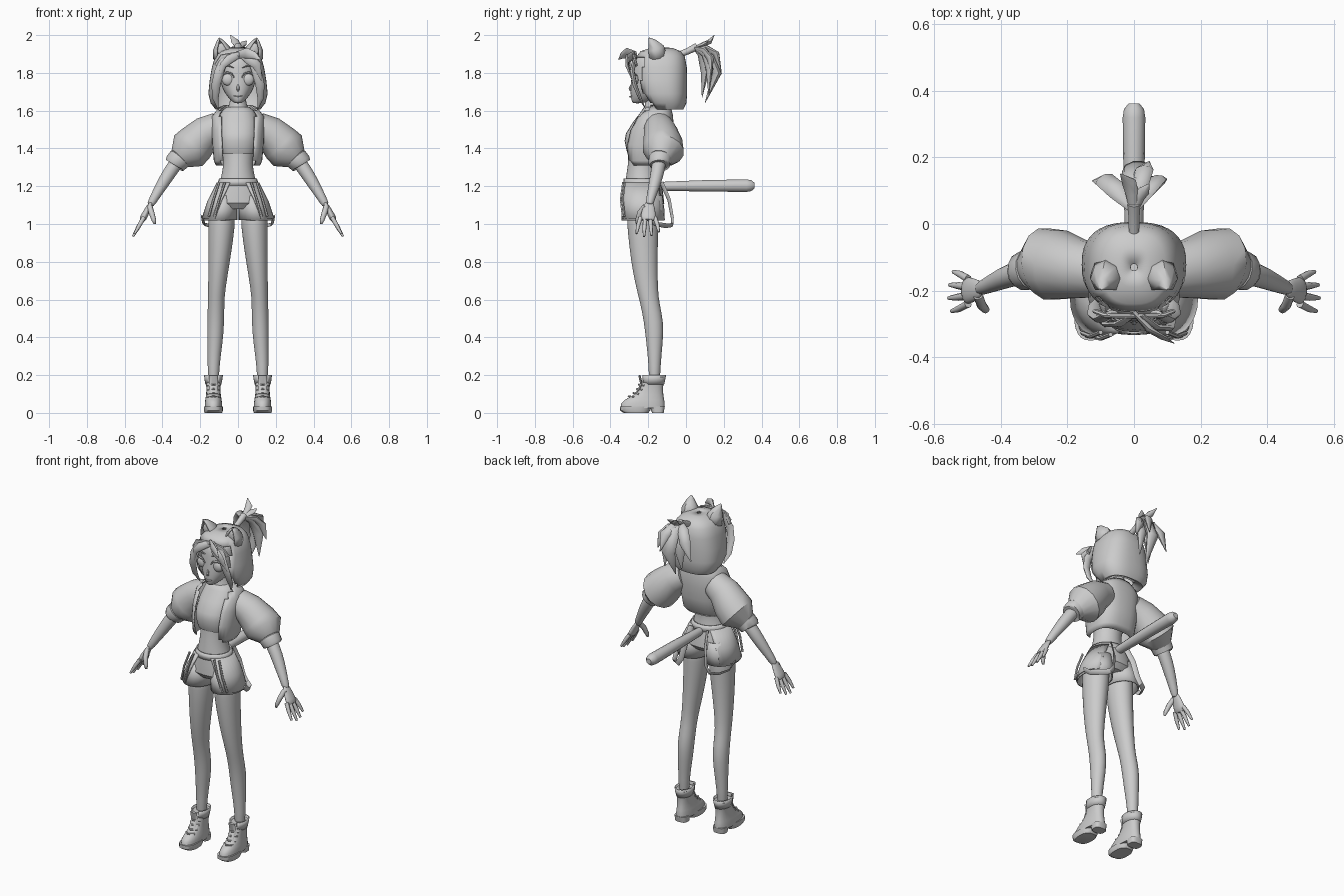
import bpy, bmesh
from math import cos, sin, pi, radians
from mathutils import Vector


def build(name, rings, skip=None, cap=True, mirror=False, thick=0, sub=0, angle=40):
    """Skin a list of point rings into one object, with optional modifiers."""
    bm = bmesh.new()
    vs = [[bm.verts.new(p) for p in r] for r in rings]
    n = len(rings[0])
    for a, b in zip(vs, vs[1:]):
        for j in range(n):
            q = (a[j], a[(j + 1) % n], b[(j + 1) % n], b[j])
            c = sum((v.co for v in q), Vector()) / 4
            if not (skip and skip(c, j)):
                bm.faces.new(q)
    if cap:
        bm.faces.new(vs[0])
        bm.faces.new(vs[-1])
    bmesh.ops.delete(bm, geom=[v for v in bm.verts if not v.link_faces], context='VERTS')
    bmesh.ops.recalc_face_normals(bm, faces=bm.faces)
    me = bpy.data.meshes.new(name)
    bm.to_mesh(me)
    bm.free()
    ob = bpy.data.objects.new(name, me)
    bpy.context.collection.objects.link(ob)
    bpy.ops.object.select_all(action='DESELECT')
    bpy.context.view_layer.objects.active = ob
    ob.select_set(True)
    bpy.ops.object.shade_smooth_by_angle(angle=radians(angle))
    if thick:
        ob.modifiers.new("thickness", 'SOLIDIFY').thickness = thick
    if sub:
        ob.modifiers.new("smooth", 'SUBSURF').levels = sub
        ob.modifiers["smooth"].render_levels = sub
    if mirror:
        ob.modifiers.new("mirror", 'MIRROR')
    return ob


def loft(name, rows, n=24, p=2.0, **kw):
    """Stack horizontal rings: (z, centre x, half width, front y, back y)."""
    def sup(v):
        return (1 if v >= 0 else -1) * abs(v) ** (2 / p)
    rings = []
    for z, cx, rx, yf, yb in rows:
        rings.append([(cx + rx * sup(cos(2 * pi * j / n)),
                       (yf + yb) / 2 + (yb - yf) / 2 * sup(sin(2 * pi * j / n)), z)
                      for j in range(n)])
    return build(name, rings, **kw)


def tube(name, pts, n=10, ref=(0, 1, 0), flat=(1, 1), **kw):
    """Sweep an ellipse along (x, y, z, radius) points; flat = across / along ref."""
    P = [Vector(q[:3]) for q in pts]
    rings = []
    for i, q in enumerate(pts):
        t = (P[min(i + 1, len(P) - 1)] - P[max(i - 1, 0)]).normalized()
        u = t.cross(Vector(ref)).normalized()
        v = u.cross(t)
        rings.append([P[i] + u * cos(2 * pi * j / n) * q[3] * flat[0]
                      + v * sin(2 * pi * j / n) * q[3] * flat[1] for j in range(n)])
    return build(name, rings, **kw)


def ball(name, loc, scale):
    bpy.ops.mesh.primitive_uv_sphere_add(segments=20, ring_count=12, location=loc)
    ob = bpy.context.object
    ob.name, ob.scale = name, scale
    bpy.ops.object.shade_smooth()


# Legs
loft("leg", [(1.12, .085, .072, -.32, -.135), (1.0, .085, .074, -.314, -.145),
             (.8, .1, .058, -.294, -.15), (.65, .113, .046, -.262, -.148),
             (.58, .116, .044, -.243, -.14), (.48, .118, .046, -.223, -.117),
             (.38, .121, .042, -.212, -.121), (.25, .13, .031, -.197, -.135),
             (.12, .13, .029, -.197, -.138)], n=16, mirror=True, sub=1, angle=80)

# Boots: two-part sole, upper, collar, laces
loft("boot_front_sole", [(0, .13, .046, -.33, -.2), (.012, .13, .05, -.348, -.19),
                         (.035, .13, .05, -.35, -.18)], p=2.6, mirror=True)
loft("boot_heel", [(0, .13, .038, -.18, -.118), (.035, .13, .04, -.19, -.112)], p=3, mirror=True)
loft("boot_upper", [(.025, .13, .046, -.345, -.113), (.05, .13, .046, -.343, -.113),
                    (.07, .13, .043, -.322, -.116), (.095, .13, .039, -.278, -.12),
                    (.13, .13, .037, -.245, -.122), (.165, .13, .041, -.232, -.118),
                    (.19, .13, .046, -.225, -.11)], p=2.3, mirror=True, angle=60)
loft("boot_collar", [(.15, .13, .042, -.232, -.116), (.175, .13, .047, -.238, -.11),
                     (.2, .13, .05, -.24, -.105)], thick=.008, cap=False, mirror=True,
     skip=lambda c, j: c.y < -.21 and abs(c.x - .13) < .022)
tube("boot_tongue", [(.13, -.265, .1, .02), (.13, -.235, .15, .024), (.13, -.247, .2, .022)],
     flat=(1, .3), mirror=True)
for y, z in [(-.3, .088), (-.275, .105), (-.256, .127), (-.246, .15)]:
    tube("boot_lace", [(.1, y + .025, z - .005, .005), (.13, y - .004, z, .005),
                       (.16, y + .025, z - .005, .005)], n=6, mirror=True, ref=(0, 0, 1))

# Torso and neck
loft("torso", [(1.14, 0, .12, -.325, -.135), (1.2, 0, .105, -.325, -.14),
               (1.26, 0, .086, -.316, -.155), (1.32, 0, .077, -.308, -.155),
               (1.38, 0, .086, -.3, -.14), (1.46, 0, .1, -.3, -.11),
               (1.54, 0, .1, -.27, -.09), (1.59, 0, .085, -.235, -.09),
               (1.615, 0, .042, -.215, -.095), (1.72, 0, .038, -.215, -.11)],
     sub=1, angle=80)
loft("crop_top", [(1.37, 0, .09, -.308, -.135), (1.39, 0, .098, -.315, -.125),
                  (1.44, 0, .106, -.325, -.11), (1.48, 0, .107, -.318, -.1),
                  (1.54, 0, .104, -.28, -.088), (1.595, 0, .09, -.238, -.085),
                  (1.62, 0, .06, -.222, -.09)], p=2.3, angle=60)
# Open jacket body
loft("jacket", [(1.31, 0, .117, -.3, -.115), (1.335, 0, .128, -.322, -.09),
                (1.42, 0, .136, -.328, -.072), (1.5, 0, .14, -.308, -.066),
                (1.57, 0, .138, -.268, -.068), (1.6, 0, .115, -.24, -.075),
                (1.63, 0, .075, -.222, -.085)], n=32, p=2.6, thick=.008, cap=False,
     skip=lambda c, j: c.y < -.19 and abs(c.x) < .092)
# Puffed sleeves and cuffs
tube("sleeve", [(.1, -.145, 1.515, .078), (.165, -.135, 1.485, .09), (.225, -.123, 1.425, .106),
                (.263, -.12, 1.388, .11), (.312, -.135, 1.345, .06)], n=14, mirror=True)
tube("cuff", [(.305, -.135, 1.35, .056), (.31, -.136, 1.345, .062), (.335, -.142, 1.318, .058),
              (.338, -.142, 1.313, .05)], n=14, mirror=True)
# Forearms, palms, fingers
tube("forearm", [(.29, -.135, 1.37, .04), (.345, -.146, 1.3, .039), (.395, -.163, 1.22, .035),
                 (.44, -.185, 1.145, .025), (.47, -.197, 1.09, .022)], sub=1, mirror=True, angle=80)
tube("palm", [(.455, -.193, 1.12, .022), (.475, -.197, 1.085, .034), (.497, -.2, 1.04, .045),
              (.51, -.202, 1.015, .04)], flat=(.45, 1), sub=1, mirror=True, angle=80)
for i, s in enumerate((.9, 1.05, 1.0, .8)):
    y = -.24 + i * .025
    dy = (i - 1.5) * .009
    tube("finger", [(.498, y, 1.035, .012), (.498 + .028 * s, y + dy, 1.035 - .048 * s, .011),
                    (.498 + .055 * s, y + 1.6 * dy, 1.035 - .096 * s, .006)],
         n=8, mirror=True, angle=80)
tube("thumb", [(.468, -.215, 1.095, .015), (.458, -.243, 1.06, .015), (.445, -.257, 1.02, .012),
               (.441, -.26, 1.0, .006)], n=8, ref=(1, 0, 0), mirror=True, angle=80)

# Shorts: waist, hips, flared leg openings, side flaps
loft("waistband", [(1.205, 0, .112, -.334, -.127), (1.24, 0, .1, -.33, -.135)], thick=.008, cap=False)
loft("shorts_hips", [(1.235, 0, .098, -.326, -.138), (1.17, 0, .128, -.332, -.122),
                     (1.11, 0, .15, -.334, -.115), (1.08, 0, .1, -.31, -.14)], p=2.2)
loft("shorts_leg", [(1.15, .075, .065, -.325, -.125), (1.08, .085, .082, -.337, -.115),
                    (1.02, .094, .091, -.343, -.112)], thick=.007, cap=False, mirror=True)
loft("side_flap", [(1.22, .0, .112, -.335, -.125), (1.12, .045, .118, -.345, -.112),
                   (1.03, .08, .112, -.35, -.108)], n=32, thick=.007, cap=False, mirror=True,
     skip=lambda c, j: not (j < 5 or j > 25))
for x, y in ((.07, -.332), (.1, -.325)):
    tube("pocket_edge", [(x, y, 1.22, .007), (x + .03, y - .012, 1.13, .007),
                         (x + .055, y - .002, 1.04, .007)], n=6, mirror=True)
# Hanging straps behind the thighs
tube("strap", [(.055, -.13, 1.22, .016), (.068, -.09, 1.13, .016), (.085, -.072, 1.03, .016),
               (.11, -.072, .995, .016), (.15, -.1, .99, .016), (.182, -.16, 1.0, .016),
               (.188, -.21, 1.04, .016)], n=8, ref=(.6, .3, .75), flat=(.25, 1), mirror=True)
# Bat carried across the back of the waist
tube("bat", [(0, -.15, 1.2, .022), (0, -.1, 1.2, .025), (0, .1, 1.202, .031), (0, .32, 1.203, .034),
             (0, .345, 1.203, .03), (0, .362, 1.203, .016)], n=14, ref=(0, 0, 1))

# Head and face
loft("head", [(1.638, 0, .016, -.28, -.24), (1.652, 0, .036, -.29, -.17), (1.69, 0, .07, -.295, -.1),
              (1.74, 0, .092, -.293, -.06), (1.8, 0, .102, -.288, -.04), (1.86, 0, .1, -.284, -.04),
              (1.9, 0, .08, -.26, -.06)], p=2.2, sub=1, angle=80)
tube("nose", [(0, -.283, 1.745, .006), (0, -.303, 1.712, .009), (0, -.285, 1.702, .006)],
     n=8, ref=(1, 0, 0), sub=1)
tube("mouth", [(-.022, -.286, 1.677, .003), (0, -.296, 1.674, .005), (.022, -.286, 1.677, .003)],
     n=6, ref=(0, 0, 1))
for s in (-1, 1):
    ball("eye", (s * .052, -.268, 1.765), (.033, .02, .033))
    ball("inner_ear", (s * .085, -.178, 1.925), (.026, .012, .034))
tube("eyelash", [(.02, -.29, 1.775, .003), (.035, -.293, 1.797, .006), (.06, -.286, 1.802, .007),
                 (.092, -.262, 1.785, .003)], n=6, ref=(0, 0, 1), mirror=True)
tube("eyebrow", [(.022, -.288, 1.828, .003), (.05, -.287, 1.838, .005), (.08, -.272, 1.832, .002)],
     n=6, ref=(0, 0, 1), mirror=True)

# Bobbed hair shell with a face opening, hairline band, cat ears
loft("hair_shell", [(1.625, 0, .07, -.18, -.06), (1.605, 0, .118, -.185, -.015), (1.64, 0, .145, -.215, .002),
                    (1.69, 0, .157, -.25, .006), (1.76, 0, .15, -.264, .006), (1.83, 0, .138, -.267, .004),
                    (1.885, 0, .122, -.264, -.006), (1.915, 0, .095, -.24, -.028),
                    (1.932, 0, .05, -.19, -.07), (1.935, 0, .01, -.14, -.12)], n=40, p=2.5, angle=60,
     thick=.006, cap=False, skip=lambda c, j: c.y < -.13 and abs(c.x) < .108 and c.z < 1.875)
tube("hair_band", [(-.115, -.262, 1.84, .012), (-.085, -.275, 1.885, .014), (0, -.277, 1.9, .014),
                   (.085, -.275, 1.885, .014), (.115, -.262, 1.84, .012)], n=8, ref=(0, 1, 0), flat=(1, .6))
tube("cat_ear", [(.08, -.155, 1.88, .052), (.087, -.165, 1.93, .045), (.095, -.183, 1.965, .022),
                 (.1, -.197, 1.985, .003)], n=8, flat=(1, 1.1), thick=.008, cap=False, mirror=True,
     skip=lambda c, j: j in (5, 6))

# Front hair locks
tube("side_lock", [(.065, -.268, 1.89, .02), (.098, -.285, 1.81, .026), (.116, -.272, 1.74, .024),
                   (.12, -.245, 1.67, .018), (.105, -.215, 1.61, .002)], n=8, flat=(1, .5),
     mirror=True, angle=60)
for pts in ([(.0, -.265, 1.895, .02), (.045, -.315, 1.905, .028), (.085, -.34, 1.893, .02), (.12, -.358, 1.87, .002)],
            [(.02, -.275, 1.9, .02), (.06, -.31, 1.875, .03), (.1, -.312, 1.84, .024), (.125, -.285, 1.76, .002)],
            [(.0, -.272, 1.895, .018), (-.045, -.3, 1.873, .024), (-.08, -.302, 1.84, .018), (-.1, -.285, 1.76, .002)]):
    tube("fringe_lock", pts, n=8, flat=(1, .4), angle=60)

# Ponytail: stem and drooping / upright locks
tube("ponytail_stem", [(0, -.04, 1.895, .016), (0, .01, 1.915, .017), (0, .06, 1.94, .02)], ref=(1, 0, 0))
for x1, y1, z1, x2, y2, z2, x3, y3, z3, w in [
        (0, .12, 1.915, .005, .165, 1.8, .0, .1, 1.64, .042),
        (-.02, .08, 1.9, -.025, .1, 1.8, -.03, .085, 1.67, .036),
        (.025, .1, 1.9, .05, .125, 1.82, .06, .12, 1.68, .034),
        (-.05, .1, 1.92, -.085, .13, 1.86, -.125, .13, 1.76, .034),
        (.04, .1, 1.915, .07, .13, 1.87, .098, .135, 1.79, .03),
        (.015, .11, 1.93, .03, .16, 1.9, .045, .188, 1.8, .03),
        (-.005, .09, 1.95, -.015, .125, 1.965, -.04, .15, 2.0, .022),
        (.015, .08, 1.945, .03, .1, 1.955, .045, .12, 1.97, .018)]:
    tube("ponytail_lock", [(0, .045, 1.932, .015), (x1, y1, z1, w * .9), (x2, y2, z2, w), (x3, y3, z3, .002)],
         n=8, ref=(1, .2, .1), flat=(.6, 1), angle=60)
